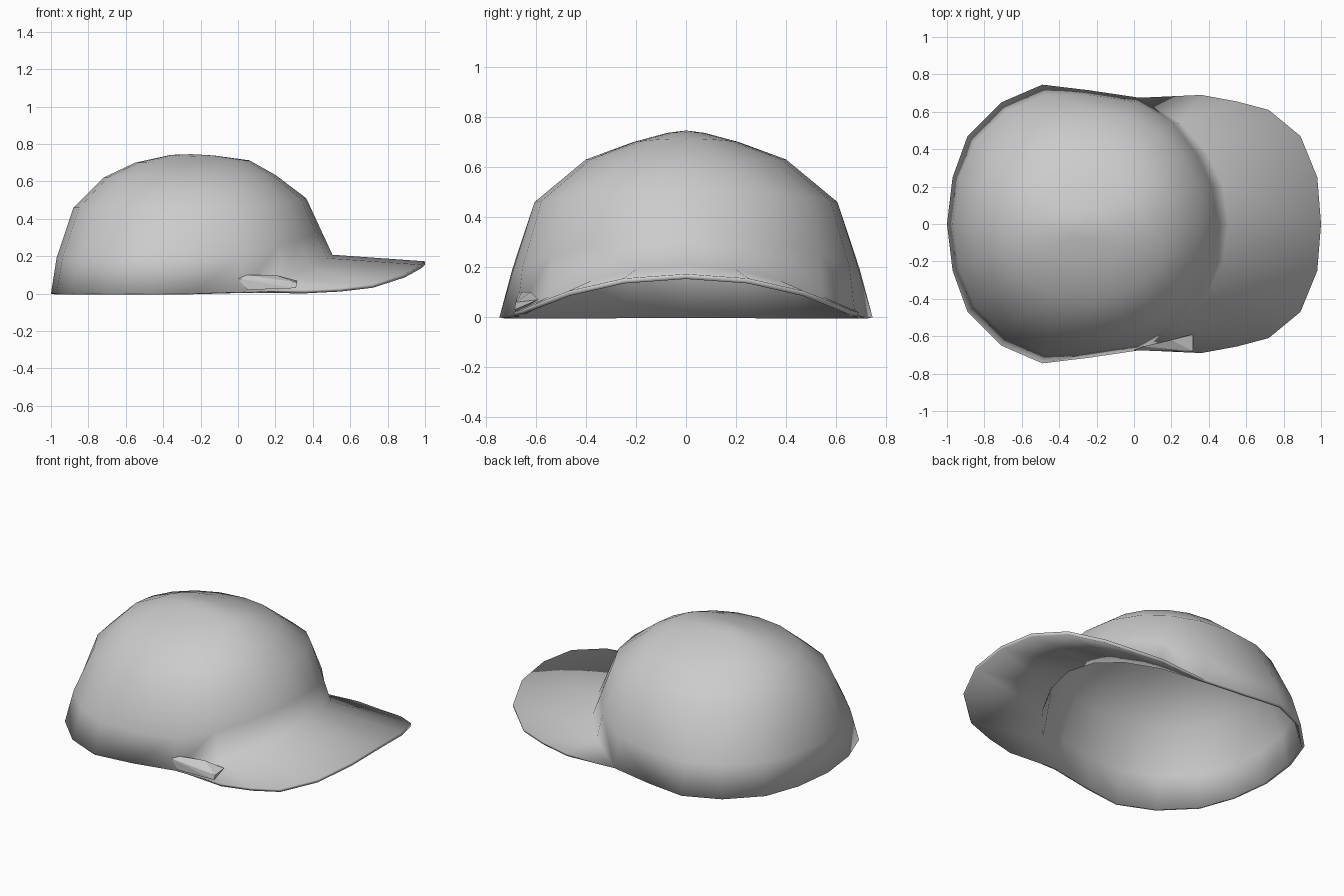
import bpy, bmesh, math

if "Cube" in bpy.data.objects:
    bpy.data.objects.remove(bpy.data.objects["Cube"])


def finish(name, bm):
    for f in bm.faces:
        f.smooth = True
    me = bpy.data.meshes.new(name)
    bm.to_mesh(me)
    bm.free()
    ob = bpy.data.objects.new(name, me)
    bpy.context.collection.objects.link(ob)
    return ob


# Half outlines (y >= 0), running from back to front
base = [(-1, 0, 0), (-.97, .25, 0), (-.89, .47, 0), (-.71, .65, 0),
        (-.49, .745, 0), (-.24, .715, 0), (.03, .675, .01),
        (.25, .54, .085), (.39, .38, .145), (.475, .2, .19), (.505, 0, .208)]
brim_edge = [(.36, .69, .02), (.55, .655, .03), (.72, .61, .05),
             (.89, .47, .105), (.98, .25, .155), (1, 0, .173)]

# Crown levels: back x, back z, half width, side z, front x, front z
levels = [(-.88, .46, .605, .46, .365, .51),
          (-.72, .62, .40, .63, .20, .635),
          (-.55, .70, .21, .70, .06, .713),
          (-.36, .742, .08, .735, -.13, .739)]


def level_ring(xb, zb, w, zs, xf, zf):
    xc = xb * .47 + xf * .53
    pts = []
    for j in range(11):
        t = math.pi * j / 10
        c, s = math.cos(t), math.sin(t)
        c = math.copysign(abs(c) ** .95, c)
        x_end, z_end = (xb, zb) if c > 0 else (xf, zf)
        pts.append((xc + abs(c) * (x_end - xc), w * max(s, 0) ** .95 if 0 < j < 10 else 0,
                    zs + c * c * (z_end - zs)))
    return pts


# Crown and brim as one continuous skin
bm = bmesh.new()
upper = [level_ring(*lv) for lv in levels]
mid = []
for j, (a, b) in enumerate(zip(base, upper[0])):
    k = .42
    p = [a[i] + (b[i] - a[i]) * k for i in range(3)]
    bulge = .02 if j < 8 else 0
    t = math.pi * j / 10
    mid.append((p[0] - bulge * math.cos(t), p[1] + (bulge * math.sin(t) if 0 < j < 10 else 0), p[2]))
rings = [[bm.verts.new(p) for p in r] for r in [base, mid] + upper]
for lo, hi in zip(rings, rings[1:]):
    for j in range(10):
        bm.faces.new((lo[j], hi[j], hi[j + 1], lo[j + 1]))
apex = bm.verts.new((-.25, 0, .746))
for j in range(10):
    bm.faces.new((rings[-1][j], apex, rings[-1][j + 1]))

# Brim strip joined to the front of the crown
n, o = rings[0], [bm.verts.new(p) for p in brim_edge]
for f in [(n[6], n[7], o[0]), (n[7], o[1], o[0]), (n[7], n[8], o[2], o[1]),
          (n[8], o[3], o[2]), (n[8], n[9], o[4], o[3]), (n[9], n[10], o[5], o[4])]:
    bm.faces.new(f)
bmesh.ops.recalc_face_normals(bm, faces=bm.faces[:])
bm.normal_update()
if sum(f.normal.z for f in bm.faces) < 0:
    bmesh.ops.reverse_faces(bm, faces=bm.faces[:])
cap = finish("cap_shell", bm)
mir = cap.modifiers.new("mirror", 'MIRROR')
mir.use_axis = (False, True, False)
mir.use_clip = True
sol = cap.modifiers.new("thickness", 'SOLIDIFY')
sol.thickness = .02
sol.offset = -1

# Small folded tab on one side of the brim
bm = bmesh.new()
for p in [(0, -.675, .08), (.05, -.675, .02), (.31, -.685, .03), (.315, -.68, .06),
          (.2, -.62, .10), (.05, -.655, .10), (.315, -.59, .07)]:
    bm.verts.new(p)
bmesh.ops.convex_hull(bm, input=bm.verts[:])
tab = finish("side_tab", bm)
for poly in tab.data.polygons:
    poly.use_smooth = False
